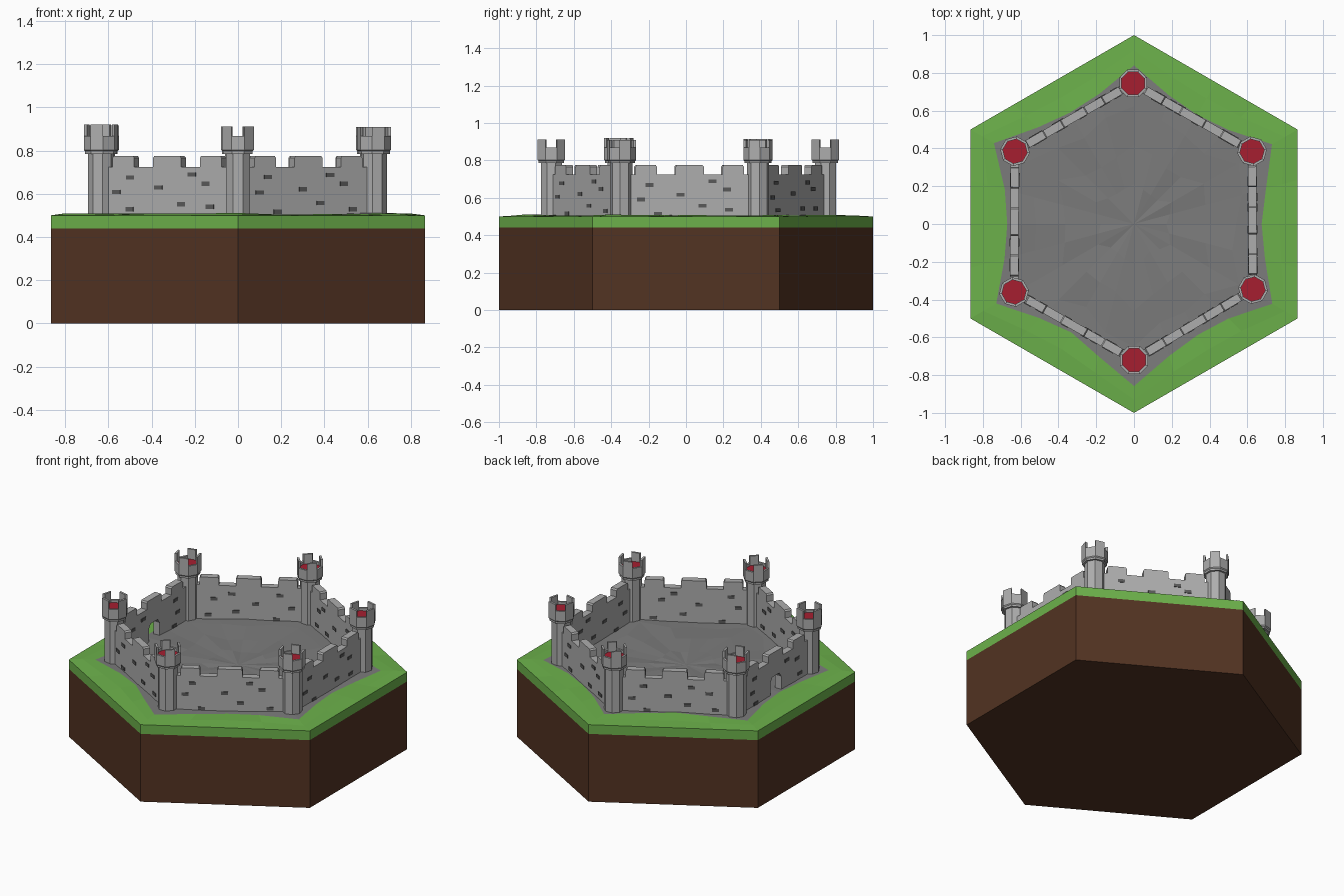
import bpy, bmesh, random
from math import sin, cos, pi, radians, atan2, hypot
from mathutils import Matrix, Vector

if "Cube" in bpy.data.objects:
    bpy.data.objects.remove(bpy.data.objects["Cube"])

random.seed(4)


def mat(name, r, g, b):
    m = bpy.data.materials.new(name)
    m.diffuse_color = (r, g, b, 1)
    m.use_nodes = True
    m.node_tree.nodes["Principled BSDF"].inputs["Base Color"].default_value = m.diffuse_color
    return m


DIRT = mat("dirt", .085, .033, .016)
GRASS = mat("grass", .15, .44, .07)
PAVING = mat("paving", .2, .2, .2)
STONE = mat("stone", .42, .42, .42)
BRICK = mat("dark_stone", .1, .1, .1)
RED = mat("red_floor", .38, .013, .03)


def finish(name, bm, mats, matrix=None):
    bmesh.ops.recalc_face_normals(bm, faces=bm.faces)
    me = bpy.data.meshes.new(name)
    bm.to_mesh(me)
    bm.free()
    for m in mats:
        me.materials.append(m)
    ob = bpy.data.objects.new(name, me)
    bpy.context.collection.objects.link(ob)
    if matrix:
        ob.matrix_world = matrix
    return ob


def ring(bm, n, r, z, off=0.0):
    return [bm.verts.new((r * cos(off + 2 * pi * i / n), r * sin(off + 2 * pi * i / n), z)) for i in range(n)]


def bridge(bm, a, b, mi=0):
    n = len(a)
    for i in range(n):
        f = bm.faces.new((a[i], a[(i + 1) % n], b[(i + 1) % n], b[i]))
        f.material_index = mi


def box(bm, x, y, z, sx, sy, sz):
    m = Matrix.Translation((x, y, z)) @ Matrix.Diagonal((sx, sy, sz, 1))
    bmesh.ops.create_cube(bm, size=1, matrix=m)


# dirt block
bm = bmesh.new()
lo, hi = ring(bm, 6, 1, 0, pi / 6), ring(bm, 6, 1, .44, pi / 6)
bridge(bm, lo, hi)
bm.faces.new(lo)
bm.faces.new(hi)
finish("dirt_block", bm, [DIRT])

# grass rim and paved courtyard, one faceted sheet of 24-point rings
N = 24


def hex_r(i):
    return cos(pi / 6) / cos((i % 4 - 2) * radians(15))


def ground_ring(bm, radius, height):
    out = []
    for i in range(N):
        a, r = pi / 6 + 2 * pi * i / N, radius(i)
        out.append(bm.verts.new((r * cos(a), r * sin(a), height())))
    return out


edge = [(.85, .715, .67, .715)[i % 4] + random.uniform(-.012, .012) for i in range(N)]
bm = bmesh.new()
rows = [
    ground_ring(bm, hex_r, lambda: .44),
    ground_ring(bm, hex_r, lambda: .5),
    ground_ring(bm, lambda i: (hex_r(i) + edge[i]) / 2, lambda: random.uniform(.499, .51)),
    ground_ring(bm, lambda i: edge[i], lambda: random.uniform(.503, .512)),
]
for f in (.78, .52, .26):
    rows.append(ground_ring(bm, lambda i: edge[i] * f * random.uniform(.95, 1.05),
                            lambda: random.uniform(.501, .514)))
for k in range(len(rows) - 1):
    bridge(bm, rows[k], rows[k + 1], 0 if k < 3 else 1)
centre = bm.verts.new((0, 0, .507))
for i in range(N):
    bm.faces.new((rows[-1][i], rows[-1][(i + 1) % N], centre)).material_index = 1
finish("grass_and_courtyard", bm, [GRASS, PAVING])

# corner towers: octagonal shaft, flared crown with four battlements, red floor
TOWERS = [(0, -.72), (.63, -.345), (.625, .385), (-.005, .745), (-.63, .385), (-.635, -.36)]
C = 1 / cos(pi / 8)


def tower(k, x, y):
    top = (.912, .908, .91, .912, .915, .92)[k]
    bm = bmesh.new()
    o = pi / 8
    prof = [(.056, .49), (.056, .785), (.068, .785), (.068, .797), (.073, .803), (.073, .868), (.06, .868), (.06, .85)]
    rings = [ring(bm, 8, r * C, z, o) for r, z in prof]
    for a, b in zip(rings, rings[1:]):
        bridge(bm, a, b)
    bm.faces.new(rings[-1]).material_index = 1
    # battlements on the diagonal sides
    for s in range(0, 8, 2):
        q = []
        for z in (.868, top):
            for r, i in ((.073, s), (.073, s + 1), (.06, s + 1), (.06, s)):
                a = o + i * pi / 4
                q.append(bm.verts.new((r * C * cos(a), r * C * sin(a), z)))
        bm.faces.new(q[4:])
        bridge(bm, q[:4], q[4:])
    finish("tower_%d" % (k + 1), bm, [STONE, RED],
           Matrix.Translation((x, y, 0)) @ Matrix.Rotation(k * pi / 3, 4, 'Z'))


for k, (x, y) in enumerate(TOWERS):
    tower(k, x, y)

# curtain walls: crenellated outline extruded to thickness, gateway in the left wall
BRICKS = [(-.2, .675), (-.05, .62), (.12, .68), (-.18, .525), (.22, .535), (.2, .64), (-.26, .6), (.08, .55)]
T = .044


def wall(k):
    a, b = Vector(TOWERS[k]), Vector(TOWERS[(k + 1) % 6])
    d, mid = b - a, (a + b) / 2
    h = d.length / 2 - .03
    gate = k == 4
    pts = [(-h, .49)]
    if gate:
        pts += [(-.055, .49), (-.055, .59), (-.035, .62), (.035, .62), (.055, .59), (.055, .49)]
    pts += [(h, .49), (h, .725)]
    for x0, x1 in ((.175, .29), (-.075, .075), (-.29, -.175)):
        pts += [(x1, .725), (x1, .766), (x1 - .007, .775), (x0 + .007, .775), (x0, .766), (x0, .725)]
    pts.append((-h, .725))
    bm = bmesh.new()
    f = bm.faces.new([bm.verts.new((x, -T / 2, z)) for x, z in pts])
    ext = bmesh.ops.extrude_face_region(bm, geom=[f], use_keep_orig=True)
    bmesh.ops.translate(bm, vec=(0, T, 0), verts=[v for v in ext["geom"] if isinstance(v, bmesh.types.BMVert)])
    m = Matrix.Translation((mid.x, mid.y, 0)) @ Matrix.Rotation(atan2(d.y, d.x), 4, 'Z')
    finish("wall_%d" % (k + 1), bm, [STONE], m)

    # dark stones standing proud of both wall faces
    bm = bmesh.new()
    for x, z in BRICKS:
        if gate and abs(x) < .1:
            continue
        x += random.uniform(-.025, .025)
        box(bm, x, 0, z + random.uniform(-.01, .01), .042, T + .008, .02)
    finish("wall_stones_%d" % (k + 1), bm, [BRICK], m)


for k in range(6):
    wall(k)
